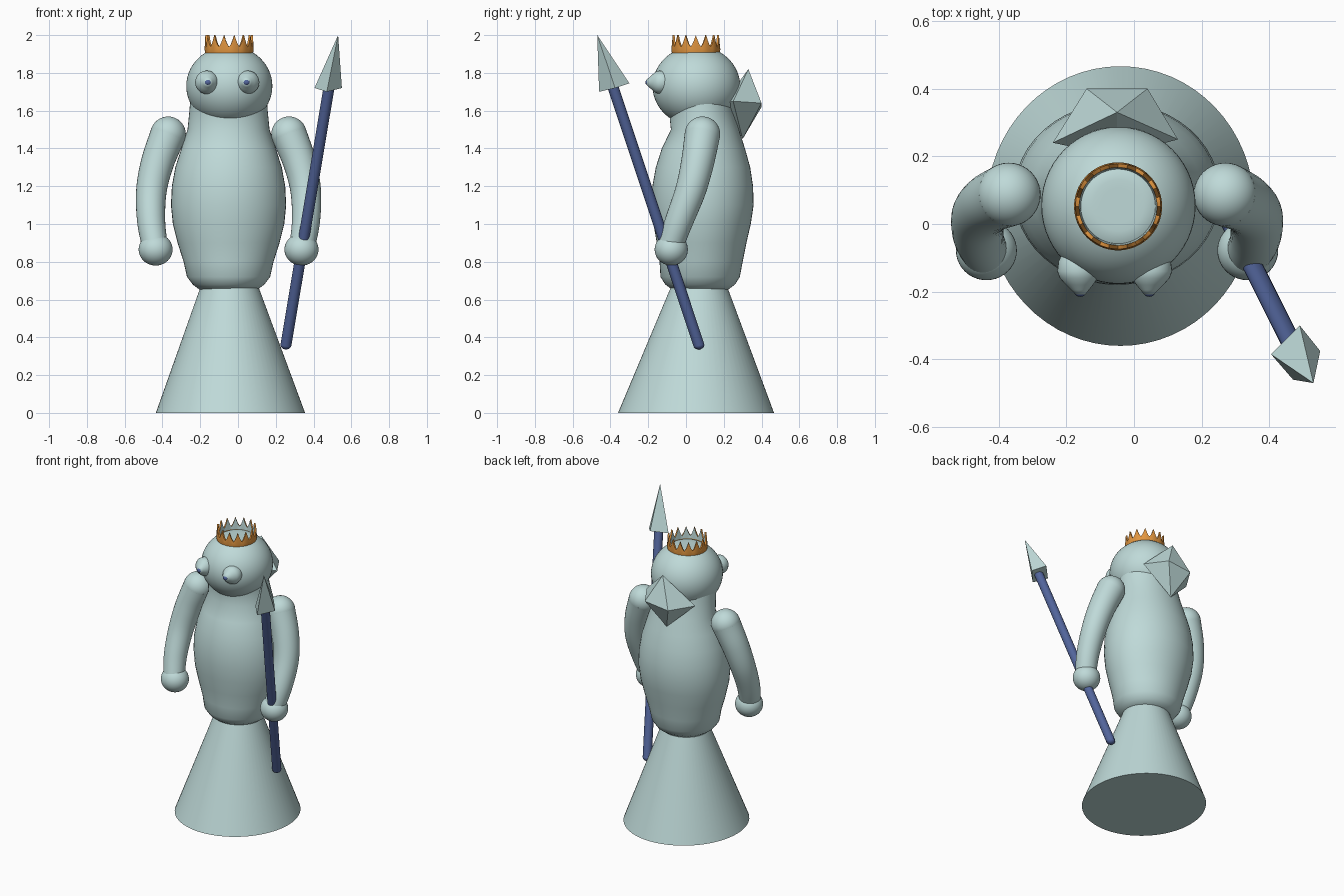
import bpy, bmesh, math
from mathutils import Vector, Matrix

cube = bpy.data.objects.get("Cube")
if cube:
    bpy.data.objects.remove(cube, do_unlink=True)


def material(name, rgb):
    m = bpy.data.materials.new(name)
    m.use_nodes = True
    m.diffuse_color = (*rgb, 1)
    m.node_tree.nodes["Principled BSDF"].inputs["Base Color"].default_value = (*rgb, 1)
    return m


PALE = material("pale_teal", (0.52, 0.70, 0.69))
BLUE = material("slate_blue", (0.085, 0.13, 0.33))
ORANGE = material("orange", (0.75, 0.30, 0.05))
CX, CY = -0.05, 0.055     # upright axis of the figure


def finish(name, bm, mats, smooth=40):
    bmesh.ops.recalc_face_normals(bm, faces=bm.faces)
    me = bpy.data.meshes.new(name)
    bm.to_mesh(me)
    bm.free()
    ob = bpy.data.objects.new(name, me)
    bpy.context.collection.objects.link(ob)
    for m in mats:
        me.materials.append(m)
    if smooth:
        bpy.ops.object.select_all(action='DESELECT')
        ob.select_set(True)
        bpy.context.view_layer.objects.active = ob
        bpy.ops.object.shade_smooth_by_angle(angle=math.radians(smooth))
    return ob


def loft(bm, rings, segs=48):
    """Skin elliptical rings given as (centre, u axis, v axis), capped at both ends."""
    loops = []
    for c, u, v in rings:
        angles = [math.tau * i / segs for i in range(segs)]
        loops.append([bm.verts.new(c + u * math.cos(a) + v * math.sin(a)) for a in angles])
    for lo, hi in zip(loops, loops[1:]):
        for i in range(segs):
            j = (i + 1) % segs
            bm.faces.new((lo[i], lo[j], hi[j], hi[i]))
    bm.faces.new(loops[0])
    bm.faces.new(loops[-1])


def upright(rows):
    """Rows of height, half width, back y, front y."""
    return [(Vector((CX, (b + f) / 2, z)), Vector((r, 0, 0)), Vector((0, (b - f) / 2, 0)))
            for z, r, b, f in rows]


def ball(bm, centre, radii, segs=40):
    mat = Matrix.Translation(centre) @ Matrix.Diagonal((*radii, 1))
    return bmesh.ops.create_uvsphere(bm, u_segments=segs, v_segments=segs // 2,
                                     radius=1, matrix=mat)["verts"]


def hull(name, points, mat):
    bm = bmesh.new()
    for p in points:
        bm.verts.new(p)
    bmesh.ops.convex_hull(bm, input=bm.verts)
    return finish(name, bm, [mat], 0)


def tube_rings(points, radii):
    rings = []
    for i, p in enumerate(points):
        d = (points[min(i + 1, len(points) - 1)] - points[max(i - 1, 0)]).normalized()
        u = d.cross(Vector((0, 1, 0))).normalized()
        rings.append((p, u * radii[i], d.cross(u) * radii[i]))
    return rings


def smooth_path(pts, steps=6):
    """Catmull-Rom samples through the points."""
    pts = [Vector(p) for p in pts]
    ext = [2 * pts[0] - pts[1]] + pts + [2 * pts[-1] - pts[-2]]
    out = []
    for a, b, c, d in zip(ext, ext[1:], ext[2:], ext[3:]):
        for s in range(steps):
            t = s / steps
            out.append(0.5 * (2 * b + (c - a) * t + (2 * a - 5 * b + 4 * c - d) * t * t
                              + (3 * b - a - 3 * c + d) * t ** 3))
    return out + [pts[-1]]


# Conical skirt
bm = bmesh.new()
loft(bm, [(Vector((-0.04, 0.053, 0)), Vector((0.395, 0, 0)), Vector((0, 0.413, 0))),
          (Vector((-0.045, 0.07, 0.69)), Vector((0.145, 0, 0)), Vector((0, 0.14, 0)))], 64)
finish("skirt", bm, [PALE])

# Torso and neck
bm = bmesh.new()
loft(bm, upright([
    (0.65, 0.15, 0.22, -0.07), (0.68, 0.19, 0.26, -0.11), (0.72, 0.22, 0.285, -0.135),
    (0.80, 0.238, 0.30, -0.14), (0.90, 0.27, 0.32, -0.155), (1.00, 0.295, 0.343, -0.172),
    (1.10, 0.305, 0.358, -0.18), (1.20, 0.30, 0.355, -0.178), (1.30, 0.282, 0.34, -0.16),
    (1.40, 0.25, 0.312, -0.128), (1.50, 0.217, 0.28, -0.08), (1.60, 0.207, 0.25, -0.09),
    (1.70, 0.20, 0.24, -0.10)]))
finish("torso", bm, [PALE], 60)

# Head, flattened beneath the crown
bm = bmesh.new()
for v in ball(bm, (CX + 0.004, CY, 1.73), (0.228, 0.232, 0.213), 56):
    v.co.z = min(v.co.z, 1.925)
finish("head", bm, [PALE], 60)

# Bulging eyes with small pupils
for side, label in ((-1, "right"), (1, "left")):
    x = CX - 0.007 + side * 0.108
    bm = bmesh.new()
    profile = [(-0.08, 0.045), (-0.11, 0.058), (-0.14, 0.062), (-0.16, 0.056),
               (-0.18, 0.040), (-0.195, 0.026), (-0.208, 0.015)]
    loft(bm, [(Vector((x - side * 0.1 * max(0, -0.14 - y), y, 1.75)),
               Vector((r, 0, 0)), Vector((0, 0, r))) for y, r in profile], 28)
    finish(label + "_eye", bm, [PALE], 60)
    bm = bmesh.new()
    ball(bm, (x - side * 0.006, -0.203, 1.75), (0.017, 0.012, 0.015), 16)
    finish(label + "_pupil", bm, [BLUE], 60)

# Arms: shoulder cap, bent tube and round hand
for side, label in ((-1, "right"), (1, "left")):
    path = smooth_path([(CX + side * x, y, z) for x, y, z in (
        (0.32, 0.087, 1.475), (0.375, 0.062, 1.33), (0.408, 0.025, 1.18),
        (0.41, -0.035, 1.02), (0.39, -0.085, 0.88))])
    n = len(path) - 1
    bm = bmesh.new()
    loft(bm, tube_rings(path, [0.094 - 0.026 * i / n for i in range(n + 1)]), 32)
    ball(bm, path[0], (0.094, 0.094, 0.094))
    finish(label + "_arm", bm, [PALE], 60)
    bm = bmesh.new()
    ball(bm, (CX + side * 0.386, -0.078, 0.865), (0.09, 0.088, 0.085))
    finish(label + "_hand", bm, [PALE], 60)

# Spear shaft and four-sided point
bottom, top = Vector((0.254, 0.068, 0.36)), Vector((0.483, -0.388, 1.73))
bm = bmesh.new()
loft(bm, tube_rings([bottom, top], [0.029, 0.029]), 24)
ball(bm, bottom, (0.029, 0.029, 0.024), 24)
finish("spear_shaft", bm, [BLUE])
hull("spear_point", [(0.405, -0.385, 1.72), (0.49, -0.30, 1.745), (0.55, -0.375, 1.72),
                     (0.47, -0.46, 1.70), (0.53, -0.47, 2.0)], PALE)

# Faceted ornament behind the head
hull("back_ornament", [(0.13, 0.25, 1.65), (-0.24, 0.24, 1.62), (0.04, 0.40, 1.64),
                       (-0.14, 0.40, 1.62), (-0.05, 0.33, 1.82), (-0.06, 0.30, 1.45),
                       (-0.05, 0.20, 1.64)], PALE)

# Crown: banded wall with spikes, pale inner lining
bm = bmesh.new()
SPIKES, SUB = 14, 6
count = SPIKES * SUB
wall = []
for i in range(count):
    a = math.tau * i / count
    rise = abs((i % SUB) / SUB - 0.5) * 2
    z_top = 1.938 + 0.062 * rise ** 1.4
    spot = lambda r, z: bm.verts.new((CX + 0.003 + r * math.cos(a), CY - 0.003 + r * math.sin(a), z))
    wall.append((spot(0.126, 1.900), spot(0.130, 1.925), spot(0.126, z_top),
                 spot(0.115, z_top), spot(0.110, 1.920), spot(0.110, 1.900)))
for i in range(count):
    a, b = wall[i], wall[(i + 1) % count]
    for k in range(6):
        m = (k + 1) % 6
        f = bm.faces.new((a[k], b[k], b[m], a[m]))
        f.material_index = 1 if k == 3 else 0
finish("crown", bm, [ORANGE, PALE], 30)
